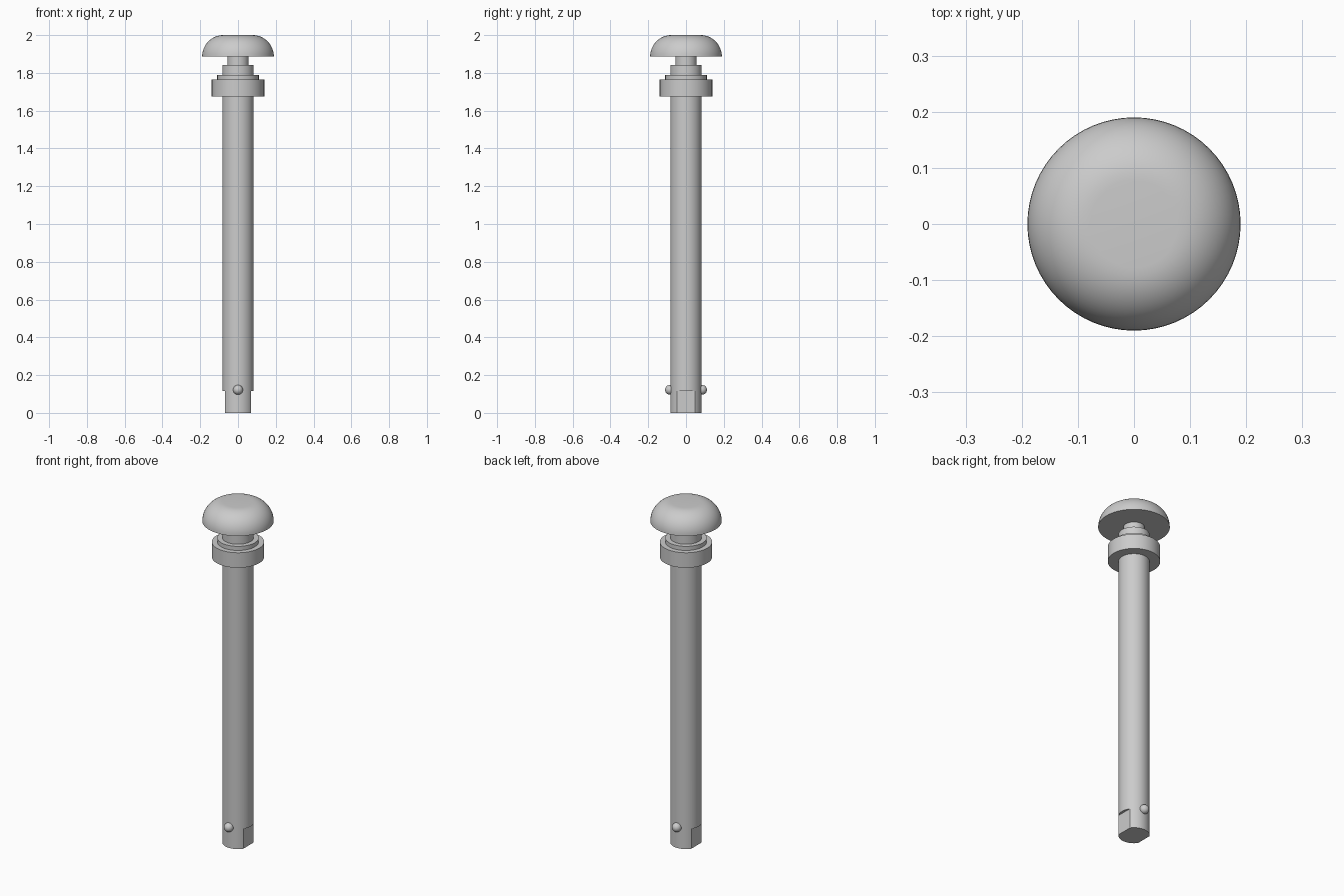
import bpy, bmesh, math

if "Cube" in bpy.data.objects:
    bpy.data.objects.remove(bpy.data.objects["Cube"])

SEG = 64


def smooth(obj):
    bpy.ops.object.select_all(action='DESELECT')
    bpy.context.view_layer.objects.active = obj
    obj.select_set(True)
    bpy.ops.object.shade_smooth_by_angle(angle=math.radians(30))


def lathe(name, profile):
    """Revolve (radius, z) points, bottom to top, and cap both ends."""
    bm = bmesh.new()
    rings = [[bm.verts.new((r * math.cos(2 * math.pi * i / SEG),
                            r * math.sin(2 * math.pi * i / SEG), z))
              for i in range(SEG)] for r, z in profile]
    for a, b in zip(rings, rings[1:]):
        for i in range(SEG):
            j = (i + 1) % SEG
            bm.faces.new((a[i], a[j], b[j], b[i]))
    bm.faces.new(rings[0][::-1])
    bm.faces.new(rings[-1])
    mesh = bpy.data.meshes.new(name)
    bm.to_mesh(mesh)
    bm.free()
    obj = bpy.data.objects.new(name, mesh)
    bpy.context.collection.objects.link(obj)
    return obj


# Shaft with two flats milled at the tip
shaft = lathe("shaft", [(0.083, 0), (0.083, 1.676)])
bpy.context.view_layer.objects.active = shaft
for side in (-1, 1):
    bpy.ops.mesh.primitive_cube_add(size=1, location=(side * 0.168, 0, 0.0))
    cutter = bpy.context.object
    cutter.name = "flat_cutter"
    cutter.scale = (0.2, 0.4, 0.234)
    cutter.hide_render = True
    bpy.context.view_layer.objects.active = shaft
    mod = shaft.modifiers.new("flat", 'BOOLEAN')
    mod.operation = 'DIFFERENCE'
    mod.solver = 'EXACT'
    mod.object = cutter
    bpy.ops.object.modifier_apply(modifier=mod.name)
    bpy.data.objects.remove(cutter)
smooth(shaft)

# Stepped collar and neck
smooth(lathe("collar", [
    (0.139, 1.676), (0.139, 1.764), (0.11, 1.764), (0.11, 1.788),
    (0.083, 1.788), (0.083, 1.841), (0.056, 1.841), (0.056, 1.886)]))

# Button head: rounded quarter arc with a flat top
arc = [math.pi / 2 * i / 12 for i in range(13)]
smooth(lathe("button_head", [
    (0.078 + 0.112 * math.cos(a), 1.886 + 0.114 * math.sin(a)) for a in arc]))

# Locking balls on front and back
for name, y in (("front_locking_ball", -0.085), ("back_locking_ball", 0.085)):
    bpy.ops.mesh.primitive_uv_sphere_add(segments=32, ring_count=16,
                                         radius=0.026, location=(0, y, 0.122))
    ball = bpy.context.object
    ball.name = name
    smooth(ball)
